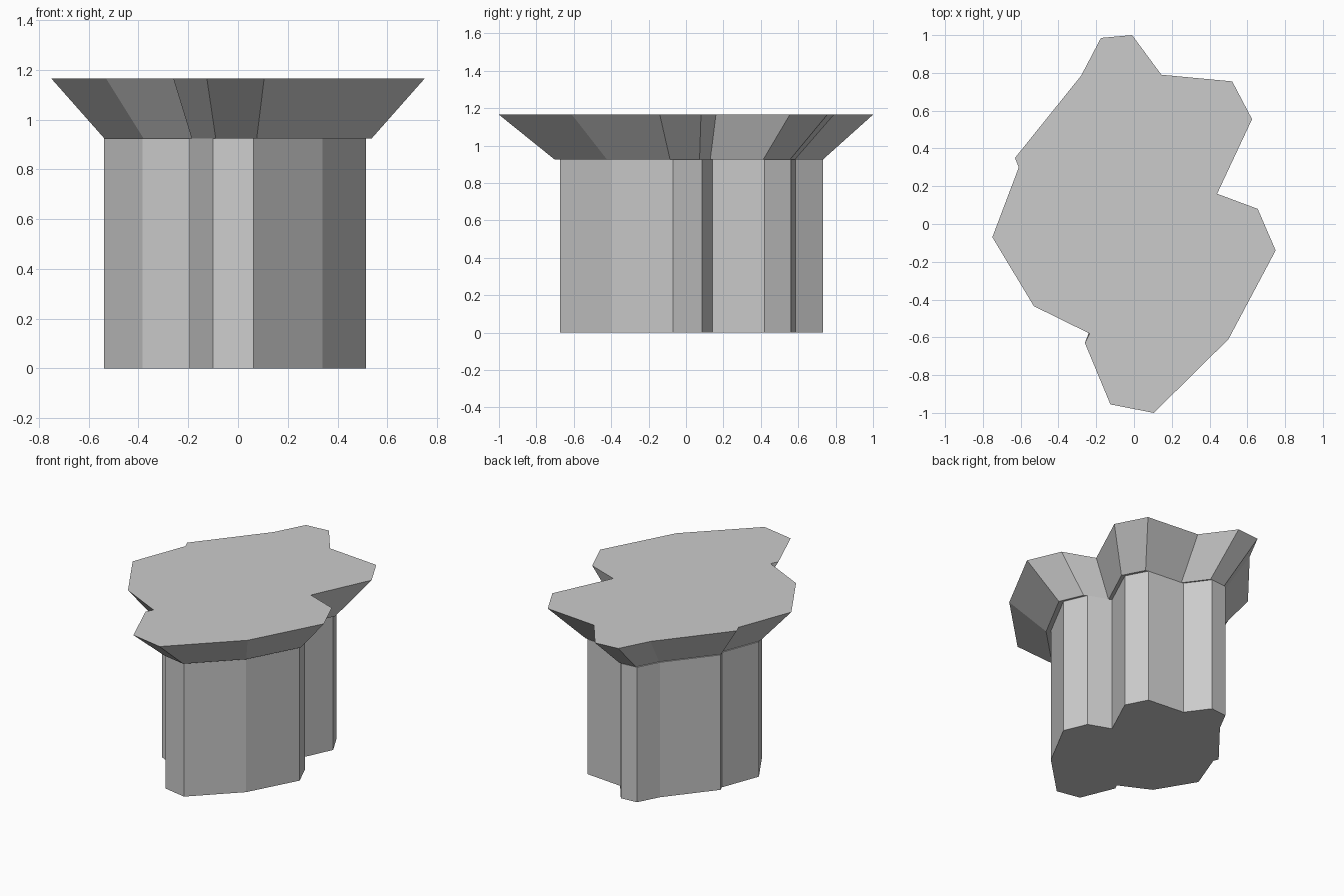
import bpy
import bmesh

cube = bpy.data.objects.get("Cube")
if cube:
    bpy.data.objects.remove(cube, do_unlink=True)

# Single stone colour
stone = bpy.data.materials.new("light_grey_stone")
stone.use_nodes = True
grey = (0.6, 0.6, 0.6, 1.0)
stone.diffuse_color = grey
stone.node_tree.nodes["Principled BSDF"].inputs["Base Color"].default_value = grey

# Irregular outline of the table top, counterclockwise
OUTLINE = [
    (0.105, -1.0), (0.5, -0.61), (0.75, -0.14), (0.655, 0.08), (0.44, 0.16),
    (0.625, 0.555), (0.52, 0.755), (0.145, 0.79), (-0.01, 1.0), (-0.175, 0.985),
    (-0.28, 0.785), (-0.63, 0.35), (-0.61, 0.3), (-0.75, -0.07),
    (-0.53, -0.435), (-0.235, -0.58), (-0.26, -0.63), (-0.125, -0.955),
]


def ring(bm, scale, dx, dy, z):
    return [bm.verts.new((x * scale + dx, y * scale + dy, z)) for x, y in OUTLINE]


def loft(name, lower, upper):
    """Closed solid between two scaled copies of the outline."""
    bm = bmesh.new()
    a, b = ring(bm, *lower), ring(bm, *upper)
    n = len(a)
    for i in range(n):
        j = (i + 1) % n
        bm.faces.new((a[i], a[j], b[j], b[i]))
    bm.faces.new(a[::-1])
    bm.faces.new(b)
    mesh = bpy.data.meshes.new(name)
    bm.to_mesh(mesh)
    bm.free()
    mesh.materials.append(stone)
    obj = bpy.data.objects.new(name, mesh)
    bpy.context.collection.objects.link(obj)
    return obj


# Straight column, set slightly off the centre of the cap
loft("column", (0.703, -0.012, 0.03, 0), (0.703, -0.012, 0.03, 0.925))
# Flared cap with a flat top
loft("flared_cap", (0.717, 0, 0.015, 0.925), (1, 0, 0, 1.165))
